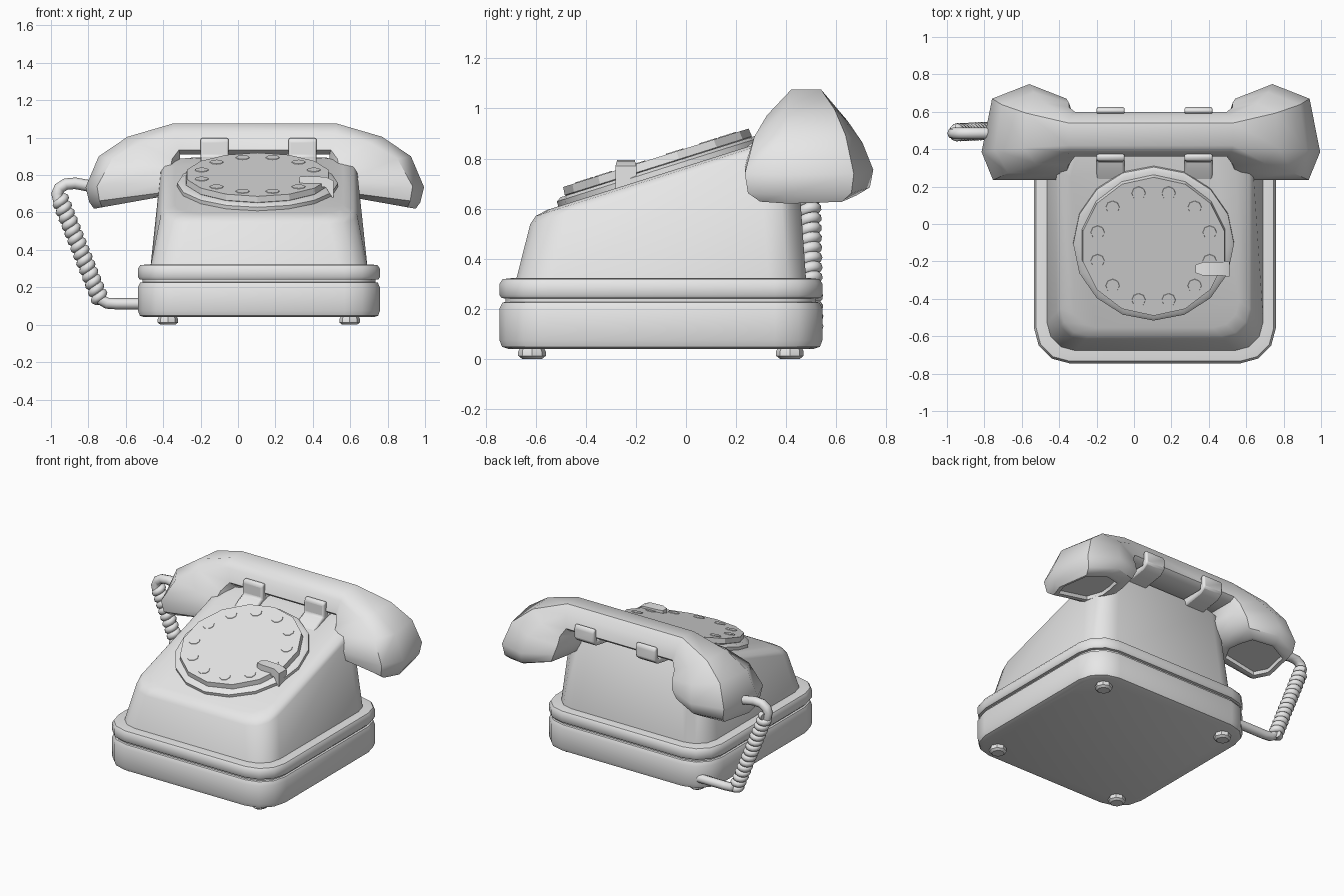
import bpy, bmesh, math
from mathutils import Vector, Matrix

if "Cube" in bpy.data.objects:
    bpy.data.objects.remove(bpy.data.objects["Cube"])

CX, CY = 0.112, -0.10          # centre of the base
MX = 0.09                      # mirror line of the handset
SLOPE = 0.315                  # rise of the sloping top
TILT = math.atan(SLOPE)

grey = bpy.data.materials.new("light grey")
grey.diffuse_color = (0.8, 0.8, 0.8, 1)
grey.use_nodes = True
grey.node_tree.nodes["Principled BSDF"].inputs["Base Color"].default_value = grey.diffuse_color


def finish(name, bm, angle=40):
    bmesh.ops.recalc_face_normals(bm, faces=bm.faces)
    me = bpy.data.meshes.new(name)
    bm.to_mesh(me)
    bm.free()
    ob = bpy.data.objects.new(name, me)
    bpy.context.collection.objects.link(ob)
    me.materials.append(grey)
    bpy.ops.object.select_all(action='DESELECT')
    ob.select_set(True)
    bpy.context.view_layer.objects.active = ob
    bpy.ops.object.shade_smooth_by_angle(angle=math.radians(angle))
    return ob


def loft(name, rings, angle=40):
    """Skin a list of equal-length closed rings and cap both ends."""
    bm = bmesh.new()
    vs = [[bm.verts.new(p) for p in r] for r in rings]
    n = len(vs[0])
    for a, b in zip(vs, vs[1:]):
        for i in range(n):
            j = (i + 1) % n
            bm.faces.new((a[i], a[j], b[j], b[i]))
    bm.faces.new(vs[0])
    bm.faces.new(vs[-1])
    return finish(name, bm, angle)


def rounded(hx, y0, y1, r, zf, seg=3):
    """Rounded rectangle ring; zf gives the height at each y."""
    pts = []
    for k, (sx, sy) in enumerate([(1, 1), (-1, 1), (-1, -1), (1, -1)]):
        cx = CX + sx * (hx - r)
        cy = y1 - r if sy > 0 else y0 + r
        for i in range(seg + 1):
            a = math.pi / 2 * (k + i / seg)
            y = cy + r * math.sin(a)
            pts.append((cx + r * math.cos(a), y, zf(y)))
    return pts


def slab(name, profile):
    loft(name, [rounded(0.647 - d, -0.745 + d, 0.545 - d, 0.19 - d, lambda y, z=z: z)
                for d, z in profile])


def turned(name, profile, n, matrix, angle=35):
    """Stack of regular polygons, profile = (radius, height)."""
    rings = [[matrix @ Vector((r * math.sin(2 * math.pi * i / n),
                               r * math.cos(2 * math.pi * i / n), z))
              for i in range(n)] for r, z in profile]
    return loft(name, rings, angle)


# base: lower tray, groove and upper band
slab("base_tray", [(0.035, 0.04), (0.01, 0.048), (0, 0.075), (0, 0.20), (0.012, 0.225), (0.04, 0.23)])
slab("base_groove", [(0.025, 0.20), (0.025, 0.27)])
slab("base_band", [(0.03, 0.24), (0.008, 0.243), (0, 0.255), (0, 0.30), (0.012, 0.318), (0.05, 0.323)])


# tapering body with sloped top
def top(y):
    return 0.59 + SLOPE * (y + 0.57)


loft("body", [
    rounded(0.58, -0.68, 0.48, 0.15, lambda y: 0.31),
    rounded(0.525, -0.622, 0.44, 0.15, lambda y: top(y) - 0.035),
    rounded(0.505, -0.60, 0.425, 0.15, lambda y: top(y) - 0.01),
    rounded(0.45, -0.555, 0.39, 0.14, lambda y: top(y)),
])

# feet
for x in (-0.375, 0.597):
    for y in (-0.615, 0.415):
        turned("foot", [(0.04, 0), (0.055, 0.012), (0.055, 0.03), (0.045, 0.05)], 8,
               Matrix.Translation((x, y, 0)))

# dial: rim, finger plate, number spots
dial = Matrix.Translation((0.105, -0.10, top(-0.10))) @ Matrix.Rotation(TILT, 4, 'X')
turned("dial_rim", [(0.43, -0.03), (0.43, 0.02), (0.41, 0.032), (0.36, 0.032)], 16, dial)
turned("dial_plate", [(0.385, 0.03), (0.392, 0.035), (0.388, 0.068)], 14, dial, 25)
for i in range(12):
    a = 2 * math.pi * (i + 0.5) / 12
    turned("dial_spot", [(0.038, 0.066), (0.036, 0.071)], 8,
           dial @ Matrix.Translation((0.31 * math.cos(a), 0.31 * math.sin(a), 0)))

# finger stop
loft("finger_stop", [[(x, -0.24 + sy * w, z + sz * h) for sy, sz in
                      ((-1, -1), (1, -1), (1, 1), (-1, 1))]
                     for x, w, z, h in ((0.33, 0.022, 0.775, 0.016), (0.37, 0.036, 0.772, 0.022),
                                        (0.47, 0.036, 0.762, 0.028), (0.51, 0.042, 0.72, 0.05))], 30)

# cradle hooks: side profile extruded across x
hook = [(0.18, 0.80), (0.28, 0.875), (0.335, 0.90), (0.335, 0.985), (0.35, 1.0), (0.375, 0.995),
        (0.385, 0.90), (0.58, 0.90), (0.59, 0.985), (0.61, 0.995), (0.625, 0.975), (0.625, 0.90),
        (0.585, 0.87), (0.40, 0.84)]
for cx in (-0.125, 0.345):
    bm = bmesh.new()
    face = bm.faces.new([bm.verts.new((cx - 0.075, y, z)) for y, z in hook])
    ext = bmesh.ops.extrude_face_region(bm, geom=[face])
    bmesh.ops.translate(bm, vec=(0.15, 0, 0),
                        verts=[v for v in ext["geom"] if isinstance(v, bmesh.types.BMVert)])
    ob = finish("cradle_hook", bm)
    bev = ob.modifiers.new("soft_edge", 'BEVEL')
    bev.width, bev.segments = 0.012, 2

# handset: grip section blends into the seven-sided cup section
grip = [(1, 0.06), (1, -0.06), (0.35, -0.10), (-0.7, -0.12),
        (-1, -0.09), (-1, 0.09), (-0.7, 0.12), (0.35, 0.10)]
cup = [(0.78, 0.19), (1, -0.095), (0.76, -0.245), (-0.70, -0.245),
       (-1, -0.095), (-0.93, 0.05), (-0.78, 0.19), (0, 0.268)]
# outer x, z, inner x, z, blend, y scale
stations = [(0.53, 1.075, 0.49, 0.91, 0, 1), (0.77, 1.005, 0.49, 0.865, 0.45, 0.95),
            (0.925, 0.90, 0.475, 0.82, 0.8, 0.96), (0.995, 0.735, 0.485, 0.775, 1, 1),
            (0.975, 0.655, 0.52, 0.715, 1, 0.95), (0.95, 0.62, 0.585, 0.685, 1, 0.75),
            (0.925, 0.627, 0.61, 0.682, 1, 0.64), (0.92, 0.65, 0.615, 0.705, 1, 0.62)]


def section(s, side):
    ox, oz, ix, iz, t, k = s
    pts = []
    for (gu, gv), (cu, cv) in zip(grip, cup):
        u = gu + (cu - gu) * t
        v = (gv + (cv - gv) * t) * k
        x = (ox + ix) / 2 + u * (ox - ix) / 2
        z = (oz + iz) / 2 + u * (oz - iz) / 2
        pts.append((MX + side * (x - MX), 0.48 + v, z))
    return pts


loft("handset", [section(s, -1) for s in reversed(stations)]
     + [section(s, 1) for s in stations], 48)


# cord: straight leads and a coiled middle
def tube(name, pts, radius):
    cu = bpy.data.curves.new(name, 'CURVE')
    cu.dimensions = '3D'
    cu.bevel_depth, cu.bevel_resolution, cu.use_fill_caps = radius, 2, True
    sp = cu.splines.new('POLY')
    sp.points.add(len(pts) - 1)
    for p, co in zip(sp.points, pts):
        p.co = (*co, 1)
    sp.use_smooth = True
    cu.materials.append(grey)
    bpy.context.collection.objects.link(bpy.data.objects.new(name, cu))


tube("cord_upper", [(x, 0.485, z) for x, z in ((-0.74, 0.73), (-0.81, 0.745), (-0.87, 0.756),
     (-0.92, 0.752), (-0.955, 0.73), (-0.968, 0.70), (-0.955, 0.65))], 0.031)
tube("cord_lower", [(x, 0.49, z) for x, z in ((-0.755, 0.18), (-0.735, 0.135), (-0.70, 0.115),
     (-0.65, 0.112), (-0.40, 0.112))], 0.03)
a, b = Vector((-0.955, 0.49, 0.68)), Vector((-0.735, 0.50, 0.13))
d = (b - a).normalized()
e1 = Vector((0, 1, 0))
e2 = d.cross(e1).normalized()
TURNS, PER = 14, 12
coil = []
for i in range(TURNS * PER + 1):
    w = 2 * math.pi * i / PER
    coil.append(a.lerp(b, i / (TURNS * PER)) + 0.026 * (e1 * math.cos(w) + e2 * math.sin(w)))
tube("cord_coil", coil, 0.024)
